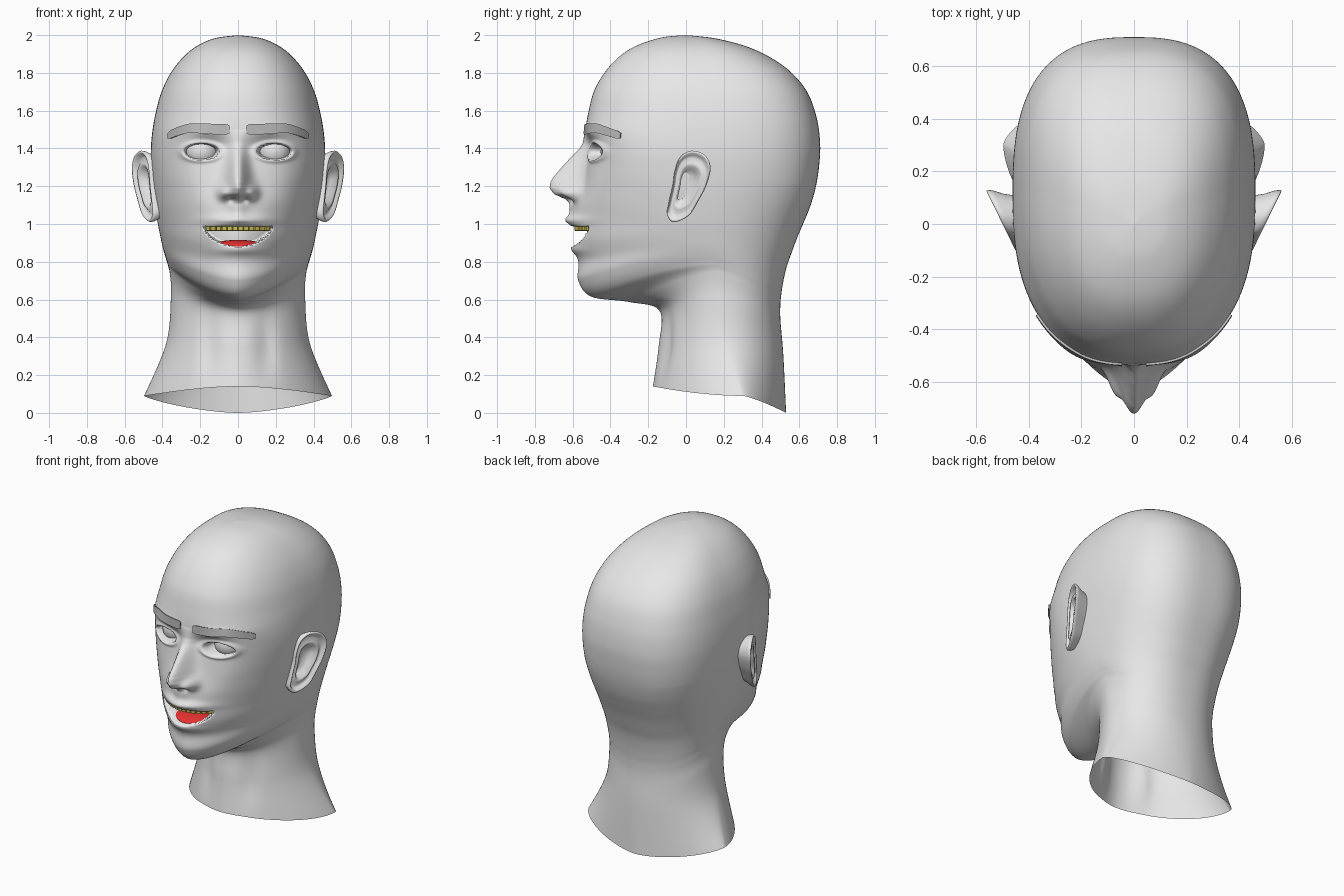
import bpy, bmesh, math
from mathutils import Matrix, Vector
from mathutils.bvhtree import BVHTree

if "Cube" in bpy.data.objects:
    bpy.data.objects.remove(bpy.data.objects["Cube"])


def material(name, rgb):
    m = bpy.data.materials.new(name)
    m.diffuse_color = (*rgb, 1)
    m.use_nodes = True
    m.node_tree.nodes["Principled BSDF"].inputs["Base Color"].default_value = m.diffuse_color
    return m


SKIN = material("skin_grey", (0.8, 0.8, 0.8))
BROW = material("brow_grey", (0.5, 0.5, 0.5))
TEETH = material("teeth_gold", (0.6, 0.5, 0.09))
TONGUE = material("tongue_red", (0.8, 0.03, 0.03))


def finish(name, bm, mat, smooth=True):
    bmesh.ops.recalc_face_normals(bm, faces=bm.faces)
    me = bpy.data.meshes.new(name)
    for f in bm.faces:
        f.smooth = smooth
    bm.to_mesh(me)
    bm.free()
    me.materials.append(mat)
    ob = bpy.data.objects.new(name, me)
    bpy.context.collection.objects.link(ob)
    return ob


def loft(rings, caps=False):
    """Closed rings of equal length joined by quads."""
    bm = bmesh.new()
    vs = [[bm.verts.new(p) for p in r] for r in rings]
    n = len(rings[0])
    for a, b in zip(vs, vs[1:]):
        for i in range(n):
            j = (i + 1) % n
            bm.faces.new((a[i], a[j], b[j], b[i]))
    if caps:
        bm.faces.new(vs[0])
        bm.faces.new(vs[-1])
    bmesh.ops.remove_doubles(bm, verts=bm.verts, dist=1e-5)
    return bm


def catmull(p0, p1, p2, p3, t):
    return [0.5 * (2 * b + (c - a) * t + (2 * a - 5 * b + 4 * c - d) * t * t
                   + (3 * b - a - 3 * c + d) * t ** 3)
            for a, b, c, d in zip(p0, p1, p2, p3)]


def clamp(v):
    return max(0.0, min(1.0, v))


def smooth01(v):
    v = clamp(v)
    return v * v * (3 - 2 * v)


def lerp_table(tab, z):
    for (z0, *a), (z1, *b) in zip(tab, tab[1:]):
        if z0 >= z >= z1:
            t = (z0 - z) / (z0 - z1)
            return [p + (q - p) * t for p, q in zip(a, b)]
    return [0.0, 0.05]


def bump(x, z, cx, cz, sx, sz):
    return math.exp(-((x - cx) / sx) ** 2 - ((z - cz) / sz) ** 2)


# Tilted head slices: front z, y / side z, y, half width / back z, y
SLICES = [
    (2.0, 0, 2.0, 0, 0, 2.0, 0),
    (1.985, -.14, 1.98, .05, .135, 1.98, .17),
    (1.93, -.29, 1.92, .08, .25, 1.925, .36),
    (1.84, -.40, 1.82, .11, .343, 1.83, .525),
    (1.72, -.48, 1.70, .13, .405, 1.71, .635),
    (1.60, -.515, 1.57, .135, .44, 1.57, .69),
    (1.50, -.53, 1.46, .13, .457, 1.43, .71),
    (1.40, -.52, 1.36, .11, .462, 1.31, .705),
    (1.30, -.53, 1.26, .09, .457, 1.20, .688),
    (1.20, -.555, 1.17, .07, .449, 1.10, .66),
    (1.10, -.59, 1.085, .06, .438, 1.01, .624),
    (1.00, -.605, 1.01, .06, .426, .93, .59),
    (.90, -.605, .945, .07, .413, .85, .56),
    (.80, -.57, .885, .09, .40, .78, .535),
    (.70, -.57, .835, .12, .386, .71, .518),
    (.615, -.50, .79, .15, .372, .645, .507),
    (.587, -.30, .74, .17, .361, .58, .50),
    (.54, -.14, .62, .19, .355, .49, .50),
    (.35, -.145, .37, .22, .38, .31, .515),
    (.14, -.175, .09, .30, .497, 0, .53),
]
# Roundness of the front half of each slice
FRONT_POWER = [2, 2.2, 2.3, 2.3, 2.35, 2.4, 2.5, 2.5, 2.35, 2.1, 1.9, 1.78,
               1.75, 1.75, 1.75, 1.7, 1.62, 1.8, 1.8, 1.7]
# Roundness of the back half, by height
BACK_POWER = [(2.1, 2.3), (1.8, 2.6), (1.2, 2.7), (.6, 2.3), (.3, 2.0), (-.1, 1.45)]
# Nose: z, height above the face, half width
NOSE = [(1.50, 0, .05), (1.43, .025, .045), (1.40, .045, .045), (1.35, .09, .046),
        (1.30, .128, .05), (1.25, .16, .056), (1.22, .169, .06), (1.19, .164, .062),
        (1.16, .132, .062), (1.13, .055, .06), (1.11, .03, .055), (1.04, .012, .04),
        (1.0, 0, .04)]


def relief(x, z):
    """How far the face stands out towards the front at x, z."""
    x = abs(x)
    h, w = lerp_table(NOSE, z)
    d = h * math.exp(-(x / w) ** 2)
    d += .055 * bump(x, z, .075, 1.165, .032, .036)      # nostril wings
    d -= .02 * bump(x, z, .036, 1.128, .018, .015)       # nostrils
    d -= .03 * bump(x, z, .15, 1.405, .09, .05)          # eye sockets
    d += .012 * bump(x, z, .19, 1.495, .13, .03)         # brow ridge
    d += .008 * bump(x, z, .26, 1.20, .09, .09)          # cheeks
    d += .03 * bump(x, z, 0, 1.02, .14, .025)            # upper lip
    d += .014 * bump(x, z, 0, .862, .12, .025)           # lower lip
    if z < .6:
        d -= .02 * bump(x, z, .15, .36, .06, .17)        # neck hollows
    # eyelids and eye openings
    e = math.hypot((x - .193) / .09, (z - 1.383) / .042)
    d += .014 * math.exp(-((e - 1.15) / .25) ** 2)
    d -= .09 * smooth01((1.05 - e) / .25)
    # open mouth
    if x < .178:
        top = .988
        low = .982 - .102 * (1 - (x / .178) ** 2) ** .6
        d -= .2 * smooth01(min(top - z, z - low) / .012)
    return d


# Head and neck
STEPS, N = 14, 192
rings = []
rows = [r + (p,) for r, p in zip(SLICES, FRONT_POWER)]
rows = [rows[0]] + rows + [rows[-1]]
for k in range(1, len(rows) - 2):
    last = k == len(rows) - 3
    for s in range(STEPS + (1 if last else 0)):
        zf, yf, zs, ys, w, zb, yb, nf = catmull(*rows[k - 1:k + 3], s / STEPS)
        nb = lerp_table(BACK_POWER, zb)[0]
        ring = []
        for i in range(N):
            phi = 2 * math.pi * i / N
            a = phi - .5 * math.sin(phi)                 # denser at the face
            c, sn = math.cos(a), math.sin(a)
            n = nf if c > 0 else nb
            f = abs(c) ** (2 / n)
            x = math.copysign(w * abs(sn) ** (2 / n), sn)
            y = ys + f * ((yf if c > 0 else yb) - ys)
            # jaw edge rises quickly away from the chin
            z = zs + (f ** 1.8 * (zf - zs) if c > 0 else f ** 1.3 * (zb - zs))
            if c > 0 and z < 1.6:
                y -= relief(x, z) * clamp(-y / .1)
            ring.append((x, y, z))
        rings.append(ring)
head = loft(rings)
tree = BVHTree.FromBMesh(head)
finish("head", head, SKIN)

# Ears: outline in y, z, then rings as (scale, outward offset)
EAR = [(-.10, 1.05), (-.065, 1.01), (.015, 1.045), (.07, 1.13), (.11, 1.21), (.13, 1.30),
       (.10, 1.365), (.03, 1.388), (-.03, 1.355), (-.06, 1.28), (-.07, 1.21), (-.09, 1.12)]
EAR_RINGS = [(0, -.05), (.3, -.048), (.46, -.035), (.56, -.006), (.66, -.004), (.78, -.02),
             (.87, -.01), (.93, .004), (.97, .006), (1, 0), (.98, -.02), (.88, -.055),
             (.78, -.13)]
outline = []
for k in range(len(EAR)):
    p = [EAR[(k + d) % len(EAR)] for d in (-1, 0, 1, 2)]
    outline += [catmull(*p, s / 5) for s in range(5)]
for side, label in ((1, "left"), (-1, "right")):
    rings = []
    for sc, off in EAR_RINGS:
        ring = []
        for y, z in outline:
            yy, zz = .005 + (y - .005) * sc, 1.2 + (z - 1.2) * sc
            ring.append((side * (.445 + (yy + .1) * .49 + off), yy, zz))
        rings.append(ring)
    finish(label + "_ear", loft(rings), SKIN)

    # Eyeball
    bm = bmesh.new()
    bmesh.ops.create_uvsphere(bm, u_segments=32, v_segments=20, radius=.087,
                              matrix=Matrix.Translation((side * .19, -.365, 1.383)))
    finish(label + "_eyeball", bm, SKIN)

    # Eyebrow laid on the face
    rings = []
    for i in range(25):
        t = i / 24
        x = side * (.045 + .32 * t)
        zc = 1.5 + .012 * t - .045 * clamp((t - .6) / .4) ** 1.5
        half = .026 - .006 * t - .006 * (t > .97 or t < .03)
        sect = []
        for dz, out in ((-half, .009), (half, .009), (half, -.01), (-half, -.01)):
            p, nrm, _, _ = tree.ray_cast(Vector((x, -2, zc + dz)), Vector((0, 1, 0)))
            if nrm.y > 0:
                nrm = -nrm
            sect.append(p + nrm * out)
        rings.append(sect)
    finish(label + "_eyebrow", loft(rings, caps=True), BROW, False)

# Upper teeth along an arch
bm = bmesh.new()
for i in range(12):
    x = (i - 5.5) * .0275
    turn = Matrix.Rotation(math.atan(5.6 * x), 4, "Z")
    bmesh.ops.create_cube(bm, size=1, matrix=Matrix.Translation((x, -.575 + 2.8 * x * x, .983))
                          @ turn @ Matrix.Diagonal((.028, .03, .04, 1)))
teeth = finish("upper_teeth", bm, TEETH, False)
bev = teeth.modifiers.new("round", "BEVEL")
bev.width = .005
bev.segments = 2

# Tongue
bm = bmesh.new()
bmesh.ops.create_uvsphere(bm, u_segments=32, v_segments=16, radius=1,
                          matrix=Matrix.Translation((0, -.46, .878))
                          @ Matrix.Diagonal((.15, .11, .038, 1)))
finish("tongue", bm, TONGUE)
